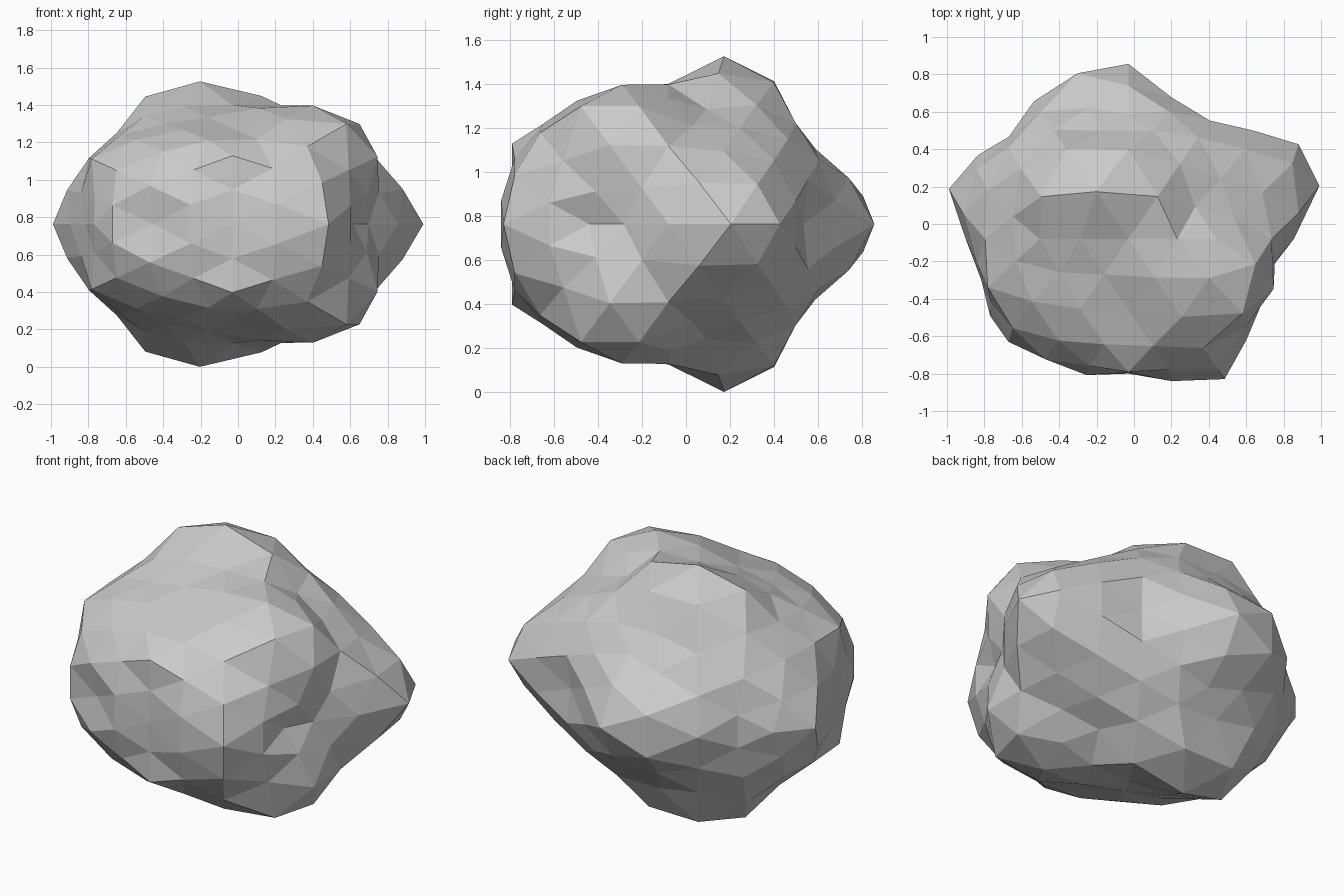
import bpy
import bmesh
from math import radians, sin, cos, exp, atan
from mathutils import Vector, Matrix

if "Cube" in bpy.data.objects:
    bpy.data.objects.remove(bpy.data.objects["Cube"])

# Hollows (small radius) and bumps (large radius) as (longitude, latitude).
# The lower half mirrors the upper half.
LEVELS = {
    .76: [(328, 0), (344, 0)],
    .80: [(58, 0), (238, 0), (270, 0), (270, 58), (238, 72), (31, 60)],
    .82: [(196, 0), (211, 60), (270, 16), (350, 15), (13, 44)],
    .85: [(0, 90), (255, 9), (190, 15), (206, 15)],
    .87: [(180, 0), (212, 0), (90, 32), (257, 44), (180, 74), (58, 18),
          (253, 26)],
    .885: [(75, 9), (285, 9), (238, 18), (0, 0), (0, 74), (283, 44),
           (21, 30), (193, 44), (135, 9)],
    .90: [(225, 9), (0, 32), (320, 25), (221, 25), (287, 26), (103, 44),
          (107, 26), (180, 58), (167, 44), (77, 44)],
    .93: [(45, 9), (270, 32), (201, 30), (159, 30), (170, 15)],
    .96: [(58, 72), (90, 16), (339, 30), (10, 15), (302, 18), (122, 0)],
    .98: [(302, 0), (329, 60)],
    1.01: [(347, 44), (90, 58), (164, 0), (27, 15)],
    1.04: [(90, 0), (105, 9), (324, 43)],
    1.07: [(16, 0), (32, 0), (122, 54), (122, 72), (149, 60)],
}
BASE = 0.90
STRETCH = Matrix.Diagonal((1.0, 0.9, 0.75))
CENTRE = Vector((-0.03, -0.08, 0.765))


def direction(lon, lat):
    a, b = radians(lon), radians(lat)
    return Vector((cos(a) * cos(b), sin(a) * cos(b), sin(b)))


def kernel(p, q):
    return exp(-(p - q).length / 0.5)


marks = [(direction(*place), r) for r, places in LEVELS.items() for place in places]
weights = [0.0] * len(marks)


def radius(d):
    d = Vector((d.x, d.y, abs(d.z)))
    return BASE + sum(w * kernel(d, p) for w, (p, r) in zip(weights, marks))


# Solve the weights so the surface passes through every bump and hollow
for _ in range(80):
    for i, (p, r) in enumerate(marks):
        weights[i] += r - radius(p)

# Boulder: icosphere turned edge-up, pushed in and out, then flattened
bm = bmesh.new()
bmesh.ops.create_icosphere(bm, subdivisions=3, radius=1.0,
                           matrix=Matrix.Rotation(-atan(0.618034), 4, 'Y'))
for v in bm.verts:
    d = v.co.normalized()
    v.co = STRETCH @ (d * radius(d)) + CENTRE

# Settle on the ground
low = min(v.co.z for v in bm.verts)
bmesh.ops.translate(bm, verts=bm.verts, vec=(0, 0, -low))
bmesh.ops.recalc_face_normals(bm, faces=bm.faces)

mesh = bpy.data.meshes.new("boulder")
bm.to_mesh(mesh)
bm.free()
bpy.context.collection.objects.link(bpy.data.objects.new("boulder", mesh))
